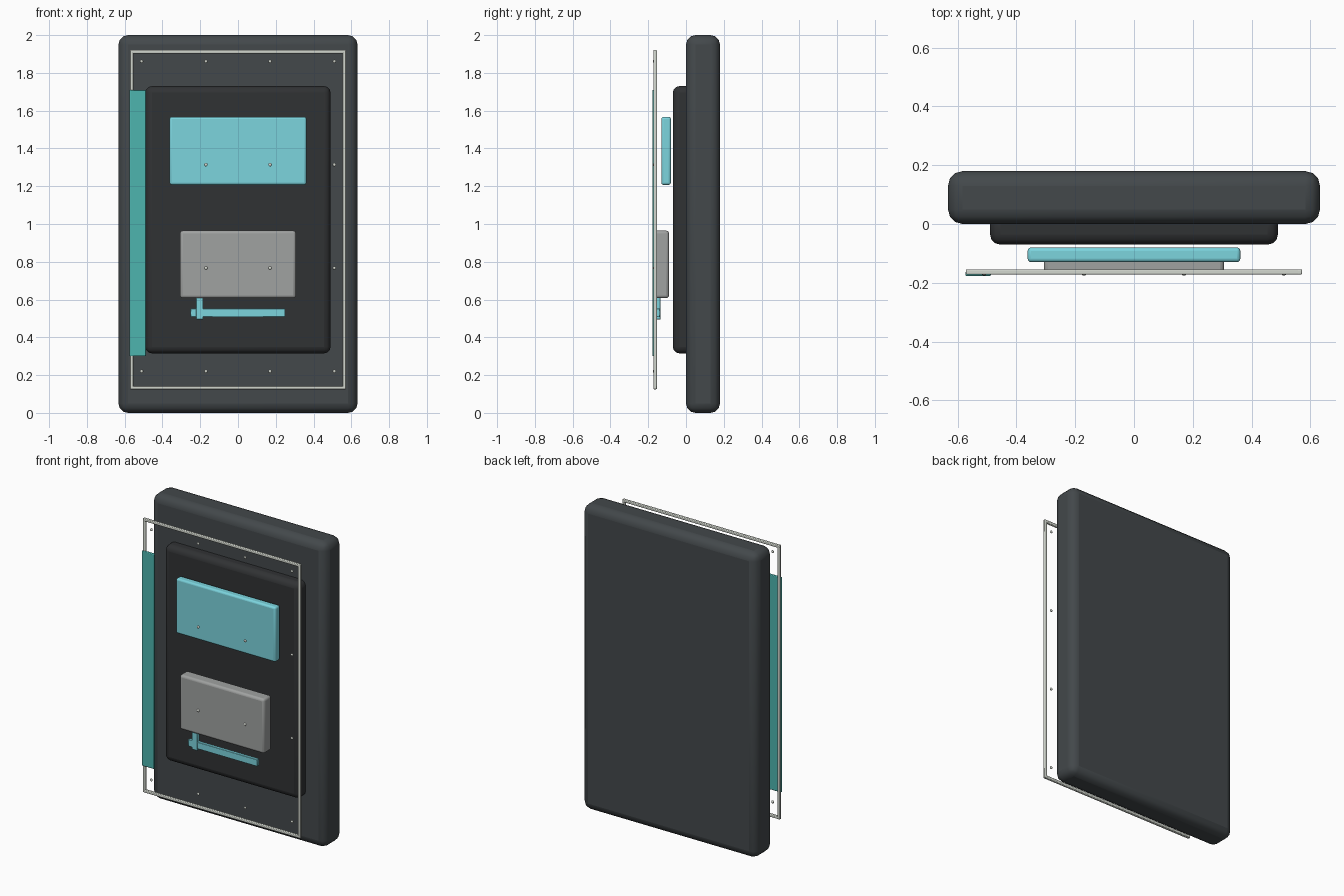
import bpy
import math

cube = bpy.data.objects.get("Cube")
if cube:
    bpy.data.objects.remove(cube, do_unlink=True)


def material(name, color):
    mat = bpy.data.materials.new(name)
    mat.use_nodes = True
    mat.diffuse_color = (*color, 1)
    mat.node_tree.nodes["Principled BSDF"].inputs["Base Color"].default_value = (*color, 1)
    return mat


SLATE = material("slate", (0.056, 0.065, 0.07))
BLACK = material("charcoal", (0.03, 0.032, 0.034))
CYAN = material("cyan", (0.2, 0.66, 0.73))
TEAL = material("teal", (0.075, 0.46, 0.43))
GREY = material("grey", (0.35, 0.36, 0.355))
WHITE = material("off_white", (0.65, 0.68, 0.62))


def finish(obj, name, mat):
    obj.name = name
    obj.data.materials.append(mat)
    bpy.ops.object.shade_smooth_by_angle(angle=math.radians(40))
    return obj


def block(name, mat, x, y, z, bevel, segments=3):
    """Rounded box filling the given (low, high) ranges."""
    spans = (x, y, z)
    bpy.ops.mesh.primitive_cube_add(size=1, location=[(a + b) / 2 for a, b in spans])
    obj = bpy.context.object
    obj.scale = [b - a for a, b in spans]
    bpy.ops.object.transform_apply(location=False, rotation=False, scale=True)
    mod = obj.modifiers.new("Rounded edges", "BEVEL")
    mod.width = bevel
    mod.segments = segments
    return finish(obj, name, mat)


# Stacked body panels
block("back_panel", SLATE, (-0.633, 0.633), (0, 0.18), (0, 2), 0.05)
block("inner_panel", BLACK, (-0.49, 0.49), (-0.07, 0.04), (0.315, 1.73), 0.035)

# Display and module floating in front of the inner panel
block("display", CYAN, (-0.362, 0.362), (-0.13, -0.08), (1.207, 1.567), 0.012)
block("module", GREY, (-0.307, 0.307), (-0.17, -0.09), (0.607, 0.965), 0.015)

# Slider rail with its post
block("slider_rail", CYAN, (-0.252, 0.25), (-0.158, -0.137), (0.507, 0.552), 0.002, 1)
block("slider_post", CYAN, (-0.222, -0.184), (-0.16, -0.135), (0.495, 0.61), 0.002, 1)

# Side strip
block("side_strip", TEAL, (-0.574, -0.487), (-0.177, -0.163), (0.3, 1.71), 0.004, 2)

# Thin rod frame
R, FRAME_X, FRAME_Y = 0.009, 0.563, -0.163
FRAME_Z = {"bottom": 0.134, "top": 1.912}
depth = (FRAME_Y - R, FRAME_Y + R)
for side, x in (("right", -FRAME_X), ("left", FRAME_X)):
    block("frame_" + side, WHITE, (x - R, x + R), depth,
          (FRAME_Z["bottom"] - R, FRAME_Z["top"] + R), 0.004, 2)
for end, z in FRAME_Z.items():
    block("frame_" + end, WHITE, (-FRAME_X - R, FRAME_X + R), depth,
          (z - R, z + R), 0.004, 2)

# Grid of small studs
for row in range(4):
    for col in range(4):
        if (row, col) in ((1, 0), (2, 0)):
            continue  # covered by the side strip
        bpy.ops.mesh.primitive_uv_sphere_add(
            segments=12, ring_count=8, radius=0.009,
            location=(-0.51 + 0.34 * col, -0.169, 0.22 + 0.547 * row))
        stud = bpy.context.object
        stud.scale.y = 0.7
        finish(stud, f"stud_{row}_{col}", WHITE)
